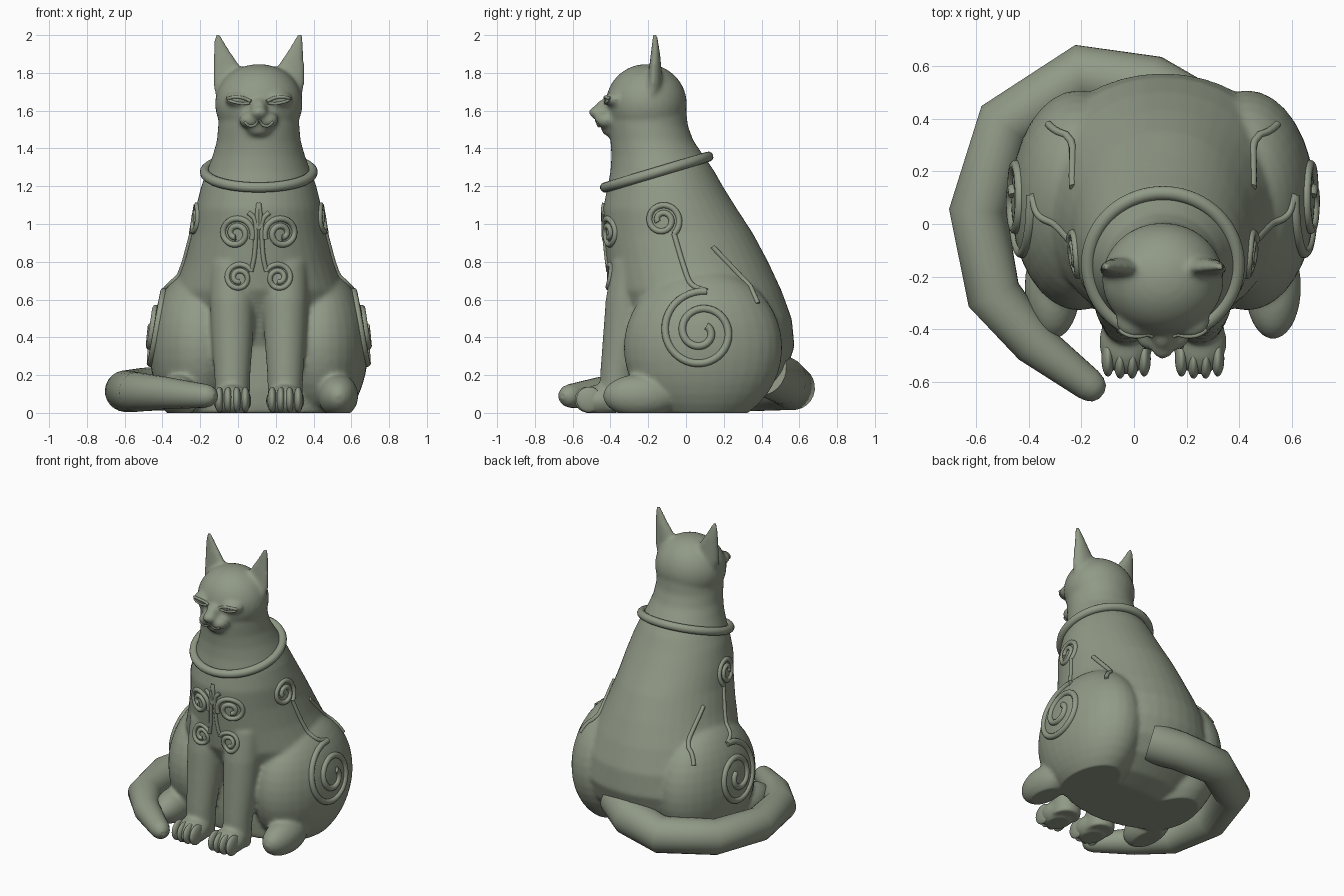
import bpy, bmesh, math
from mathutils import Vector, Matrix
from mathutils.bvhtree import BVHTree

if "Cube" in bpy.data.objects:
    bpy.data.objects.remove(bpy.data.objects["Cube"])

CX = 0.11  # symmetry plane of the cat
stone = bpy.data.materials.new("grey green stone")
stone.diffuse_color = (0.28, 0.32, 0.24, 1)
stone.use_nodes = True
stone.node_tree.nodes["Principled BSDF"].inputs["Base Color"].default_value = stone.diffuse_color


def add_object(name, mesh):
    ob = bpy.data.objects.new(name, mesh)
    bpy.context.scene.collection.objects.link(ob)
    mesh.materials.clear()
    mesh.materials.append(stone)
    mesh.polygons.foreach_set("use_smooth", [True] * len(mesh.polygons))
    return ob


def evaluated(ob):
    bpy.context.view_layer.update()
    dg = bpy.context.evaluated_depsgraph_get()
    return bpy.data.meshes.new_from_object(ob.evaluated_get(dg))


def ball(bm, x, y, z, rx, ry, rz):
    bmesh.ops.create_uvsphere(bm, u_segments=32, v_segments=20, radius=1,
        matrix=Matrix.Translation((x, y, z)) @ Matrix.Diagonal((rx, ry, rz, 1)))


def loft(bm, sections, front=1.0, n=40):
    """Stacked ellipses (x, y, z, rx, ry); front squashes the -y half."""
    rings = []
    for x, y, z, rx, ry in sections:
        ring = []
        for i in range(n):
            a = 2 * math.pi * i / n
            s = math.sin(a)
            ring.append(bm.verts.new((x + rx * math.cos(a), y + ry * (s if s > 0 else s * front), z)))
        rings.append(ring)
    for a, b in zip(rings, rings[1:]):
        for i in range(n):
            j = (i + 1) % n
            bm.faces.new((a[i], a[j], b[j], b[i]))
    bm.faces.new(rings[0][::-1])
    bm.faces.new(rings[-1])


def tube(name, pts, radii, res=5):
    cu = bpy.data.curves.new(name, 'CURVE')
    cu.dimensions = '3D'
    cu.bevel_depth = 1
    cu.bevel_resolution = res
    cu.use_fill_caps = True
    sp = cu.splines.new('POLY')
    sp.points.add(len(pts) - 1)
    for i, (q, p) in enumerate(zip(sp.points, pts)):
        q.co = (*p, 1)
        q.radius = radii[i] if isinstance(radii, list) else radii
    tmp = bpy.data.objects.new("tmp", cu)
    bpy.context.scene.collection.objects.link(tmp)
    me = evaluated(tmp)
    bpy.data.objects.remove(tmp)
    return add_object(name, me)


def smooth_path(pts, n=8):
    """Catmull-Rom through points of any dimension."""
    p = [Vector(q) for q in pts]
    p = [2 * p[0] - p[1]] + p + [2 * p[-1] - p[-2]]
    out = []
    for a, b, c, d in zip(p, p[1:], p[2:], p[3:]):
        for k in range(n):
            t = k / n
            out.append(0.5 * (2 * b + (c - a) * t + (2 * a - 5 * b + 4 * c - d) * t * t
                              + (3 * b - a - 3 * c + d) * t ** 3))
    return out + [p[-2]]


def spiral(u, v, r0, r1, start, turns, n=50):
    pts = []
    for i in range(n + 1):
        t = i / n
        a = math.radians(start) + 2 * math.pi * turns * t
        r = r0 + (r1 - r0) * t
        pts.append((u + r * math.cos(a), v + r * math.sin(a)))
    return pts


# Body, head, legs and ears fused into one skin
bm = bmesh.new()
trunk = [  # z, front y, back y, half width
    (0.0, -.24, .2, .42), (.04, -.25, .33, .45), (.12, -.26, .45, .48), (.22, -.26, .53, .5),
    (.35, -.26, .575, .5), (.5, -.32, .56, .485), (.65, -.40, .505, .45), (.8, -.42, .435, .395),
    (.95, -.435, .355, .355), (1.08, -.44, .27, .335), (1.2, -.415, .195, .305), (1.28, -.40, .15, .275),
    (1.36, -.395, .095, .245), (1.44, -.40, .04, .222), (1.52, -.41, .01, .215), (1.62, -.41, 0, .21)]
loft(bm, [(CX, (f + b) / 2, z, w, (b - f) / 2) for z, f, b, w in trunk])
ball(bm, CX, -.21, 1.635, .232, .215, .212)
ball(bm, CX, -.20, 1.70, .21, .17, .145)
ball(bm, CX, -.42, 1.615, .045, .06, .05)   # nose bridge
ball(bm, CX, -.47, 1.59, .045, .045, .035)  # nose
ball(bm, CX, -.39, 1.505, .07, .06, .045)   # chin
for s in (-1, 1):
    ball(bm, CX + s * .045, -.42, 1.55, .06, .062, .045)          # muzzle
    ball(bm, CX + s * .105, -.37, 1.66, .075, .065, .04)          # eye bulge
    ball(bm, CX + s * .32, .09, .345, .26, .42, .42)              # haunch
    ball(bm, CX + s * .42, -.24, .09, .107, .20, .115)            # hind foot
    ball(bm, CX + s * .14, -.45, .065, .103, .125, .085)          # front paw
    loft(bm, [(CX + s * .14, y, z, r, r) for y, z, r in
              ((-.37, .01, .09), (-.36, .2, .095), (-.33, .4, .11), (-.305, .6, .12), (-.27, .8, .12))])
    loft(bm, [(CX + s * x, y, z, rx, ry) for x, y, z, rx, ry in
              ((.14, -.19, 1.66, .085, .06), (.152, -.18, 1.74, .09, .055), (.168, -.175, 1.83, .073, .045),
               (.197, -.17, 1.92, .042, .032), (.222, -.168, 2.015, .012, .014))], front=.45)
bmesh.ops.recalc_face_normals(bm, faces=bm.faces)
me = bpy.data.meshes.new("raw")
bm.to_mesh(me)
raw = add_object("raw", me)
m = raw.modifiers.new("fuse", 'REMESH')
m.mode = 'VOXEL'
m.voxel_size = .0125
m = raw.modifiers.new("soften", 'SMOOTH')
m.factor = .5
m.iterations = 9
skin = evaluated(raw)
bpy.data.objects.remove(raw)
for v in skin.vertices:
    v.co.z = min(max(v.co.z, 0), 2)
add_object("cat_body", skin)
bvh = BVHTree.FromPolygons([v.co.copy() for v in skin.vertices], [tuple(p.vertices) for p in skin.polygons])

# Toes
bm = bmesh.new()
for s in (-1, 1):
    for k in (-1.5, -.5, .5, 1.5):
        ball(bm, CX + s * .14 + k * .046, -.525 + abs(k) * .008, .07, .025, .068, .068)
me = bpy.data.meshes.new("toes")
bm.to_mesh(me)
add_object("toes", me)

# Tail curling round the left side, with rounded tip
tail = [(.22, .42, .22, .13), (.06, .52, .17, .125), (-.2, .565, .135, .12), (-.49, .38, .125, .115),
        (-.595, .05, .115, .11), (-.535, -.27, .11, .105), (-.38, -.455, .105, .085), (-.175, -.61, .09, .063),
        (-.15, -.63, .09, .055), (-.132, -.645, .09, .04), (-.122, -.653, .09, .015)]
tube("tail", [p[:3] for p in tail], [p[3] for p in tail], 10)

# Collar
bm = bmesh.new()
n, k, R, r = 72, 12, .285, .027
grid = []
for i in range(n):
    a = 2 * math.pi * i / n
    grid.append([bm.verts.new(((R + r * math.cos(b)) * math.cos(a), (R + r * math.cos(b)) * math.sin(a),
                               r * math.sin(b))) for b in (2 * math.pi * j / k for j in range(k))])
for i in range(n):
    for j in range(k):
        bm.faces.new((grid[i][j], grid[(i + 1) % n][j], grid[(i + 1) % n][(j + 1) % k], grid[i][(j + 1) % k]))
bm.transform(Matrix.Translation((CX, -.155, 1.275)) @ Matrix.Rotation(math.radians(16.6), 4, 'X'))
me = bpy.data.meshes.new("collar")
bm.to_mesh(me)
add_object("collar", me)


def relief(name, pts, r, side):
    """Lay a raised line on the skin, seen from the side (y, z) or the front (x offset, z), on both halves."""
    hits = []
    for u, v in pts:
        if side:
            h = bvh.ray_cast(Vector((2, u, v)), Vector((-1, 0, 0)))[0]
        else:
            h = bvh.ray_cast(Vector((CX + u, -2, v)), Vector((0, 1, 0)))[0]
        if h:
            hits.append(h)
    for s in (-1, 1):
        tube(name, [(CX + s * (h.x - CX), h.y, h.z) for h in hits], r, 3)


# Flank scrolls and shoulder lines
relief("flank_spiral", spiral(.08, .43, .215, .04, 82, 1.9, 80), .02, True)
relief("shoulder_spiral", spiral(-.125, 1.02, .095, .025, -50, 1.7), .016, True)
relief("flank_stem", smooth_path([(.11, .645), (.03, .68), (-.01, .77), (-.064, .95)]), .014, True)
relief("back_line", [(.14 + .2 * t / 8, .88 - .21 * t / 8) for t in range(9)] +
       [(.34 + .04 * t / 4, .67 - .09 * t / 4) for t in range(1, 5)], .014, True)

# Chest ornament
relief("chest_upper_scroll", spiral(.12, .95, .09, .02, 200, -1.8), .016, False)
relief("chest_lower_scroll", spiral(.105, .715, .075, .02, 150, -1.7), .014, False)
relief("chest_stem", smooth_path([(.015, 1.0), (.018, .9), (.025, .82), (.04, .75)]), .012, False)
relief("chest_leaf", smooth_path([(.01, .98), (.025, 1.03), (.055, 1.06)]), .013, False)
relief("chest_bud", smooth_path([(.003, .97), (.008, 1.04), (.001, 1.11)]), .012, False)

# Closed eyes, brows and mouth
relief("brow", smooth_path([(.04, 1.648), (.085, 1.668), (.13, 1.672), (.165, 1.664)]), .009, False)
relief("closed_eye", smooth_path([(.045, 1.64), (.09, 1.638), (.13, 1.645), (.16, 1.655)]), .008, False)
relief("mouth", smooth_path([(.004, 1.55), (.02, 1.525), (.05, 1.52), (.075, 1.54)]), .008, False)
